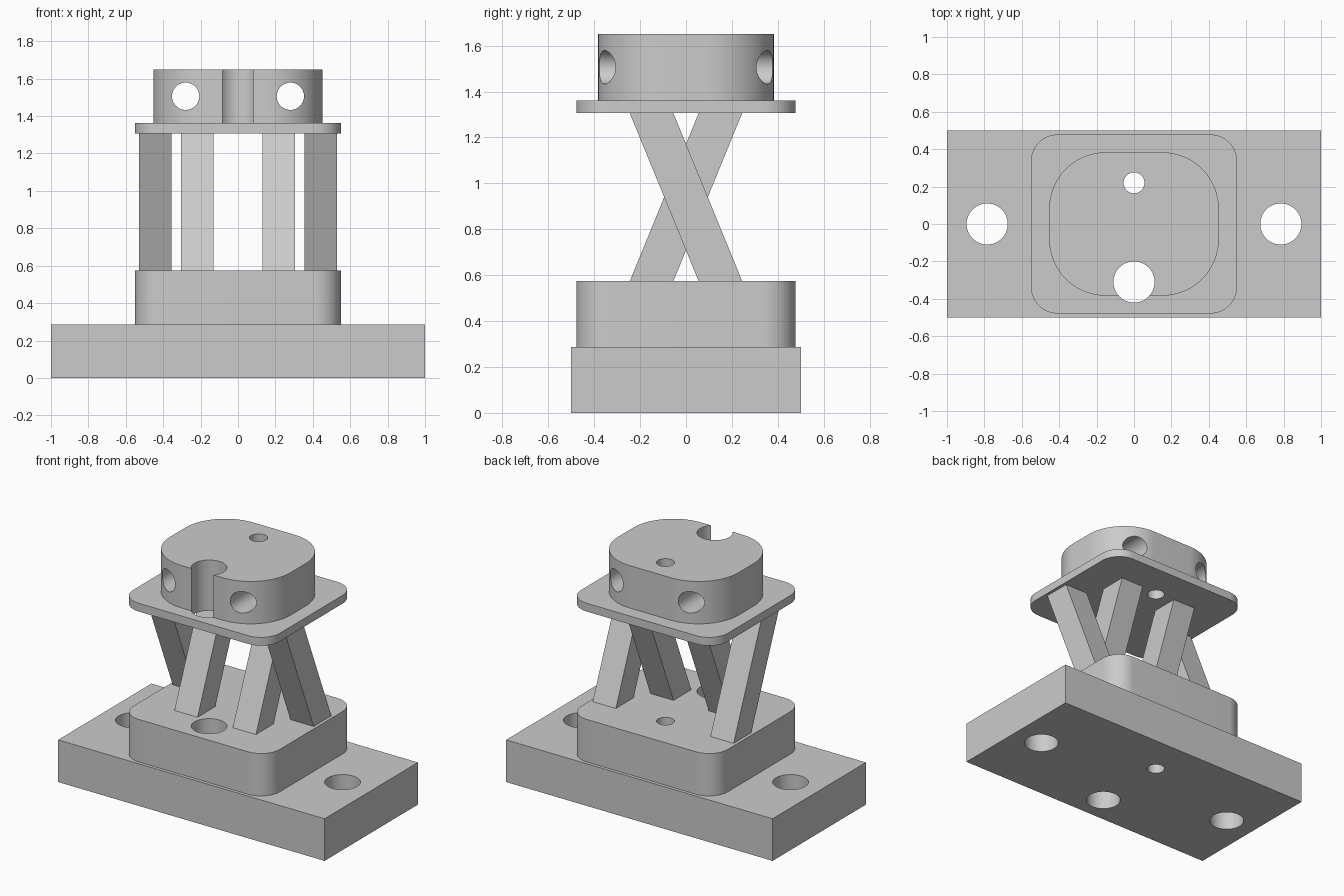
import bpy, bmesh, math
from mathutils import Matrix, Vector

cube = bpy.data.objects.get("Cube")
if cube:
    bpy.data.objects.remove(cube, do_unlink=True)

grey = bpy.data.materials.new("plain grey")
grey.use_nodes = True
colour = (0.6, 0.6, 0.6, 1)
grey.diffuse_color = colour
grey.node_tree.nodes["Principled BSDF"].inputs["Base Color"].default_value = colour


def prism(name, low, high, material=grey):
    """Solid between two matching outlines."""
    bm = bmesh.new()
    bottom = [bm.verts.new(p) for p in low]
    top = [bm.verts.new(p) for p in high]
    bm.faces.new(bottom)
    bm.faces.new(top)
    n = len(bottom)
    for i in range(n):
        j = (i + 1) % n
        bm.faces.new((bottom[i], bottom[j], top[j], top[i]))
    bmesh.ops.recalc_face_normals(bm, faces=bm.faces)
    mesh = bpy.data.meshes.new(name)
    bm.to_mesh(mesh)
    bm.free()
    mesh.materials.append(material)
    ob = bpy.data.objects.new(name, mesh)
    bpy.context.collection.objects.link(ob)
    return ob


def rounded_plate(name, hx, hy, radius, z0, z1, steps=16):
    """Plate with rounded vertical corners."""
    pts = []
    for k, (sx, sy) in enumerate(((1, 1), (-1, 1), (-1, -1), (1, -1))):
        for i in range(steps + 1):
            a = math.pi / 2 * (k + i / steps)
            pts.append((sx * (hx - radius) + radius * math.cos(a),
                        sy * (hy - radius) + radius * math.sin(a)))
    return prism(name, [(x, y, z0) for x, y in pts], [(x, y, z1) for x, y in pts])


def box(name, hx, hy, z0, z1):
    pts = [(-hx, -hy), (hx, -hy), (hx, hy), (-hx, hy)]
    return prism(name, [(x, y, z0) for x, y in pts], [(x, y, z1) for x, y in pts])


def drill(ob, centre, radius, axis="Z"):
    """Cut a round hole right through a part."""
    turn = Matrix.Rotation(math.pi / 2, 4, "X") if axis == "Y" else Matrix()
    bm = bmesh.new()
    bmesh.ops.create_cone(bm, cap_ends=True, segments=48, radius1=radius,
                          radius2=radius, depth=6,
                          matrix=Matrix.Translation(Vector(centre)) @ turn)
    mesh = bpy.data.meshes.new("drill")
    bm.to_mesh(mesh)
    bm.free()
    mesh.materials.append(grey)
    cutter = bpy.data.objects.new("drill", mesh)
    cutter.hide_render = True
    bpy.context.collection.objects.link(cutter)
    mod = ob.modifiers.new("hole", "BOOLEAN")
    mod.operation = "DIFFERENCE"
    mod.solver = "EXACT"
    mod.object = cutter
    bpy.context.view_layer.objects.active = ob
    bpy.ops.object.modifier_apply(modifier=mod.name)
    bpy.data.objects.remove(cutter, do_unlink=True)


# Stacked plates
base = box("base_plate", 1.0, 0.5, 0, 0.286)
block = rounded_plate("lower_block", 0.55, 0.478, 0.14, 0.286, 0.574)
flange = rounded_plate("upper_flange", 0.55, 0.478, 0.14, 1.306, 1.362)
head = rounded_plate("head", 0.453, 0.383, 0.3, 1.362, 1.65, 24)
plates = (base, block, flange, head)

# Vertical bores through the whole stack; the large one notches the head
for part in plates:
    drill(part, (0, -0.31, 1), 0.11)
    drill(part, (0, 0.22, 1), 0.056)

# Mounting holes and cross holes
for side in (-1, 1):
    drill(base, (side * 0.785, 0, 0), 0.11)
    drill(head, (side * 0.28, 0, 1.506), 0.073, "Y")

# Crossed struts: inner pair leans back, outer pair leans forward
for side, label in ((1, "left"), (-1, "right")):
    for place, x, lean in (("inner", 0.219, 1), ("outer", 0.442, -1)):
        def end(y, z):
            return [(side * x + dx * 0.087, y + dy * 0.095, z)
                    for dx, dy in ((-1, -1), (1, -1), (1, 1), (-1, 1))]
        prism(f"{place}_strut_{label}", end(-0.15 * lean, 0.574), end(0.15 * lean, 1.306))

# Smooth the rounded walls, keep edges crisp
bpy.ops.object.select_all(action="DESELECT")
for part in plates:
    part.select_set(True)
bpy.context.view_layer.objects.active = base
bpy.ops.object.shade_smooth_by_angle(angle=math.radians(30))
